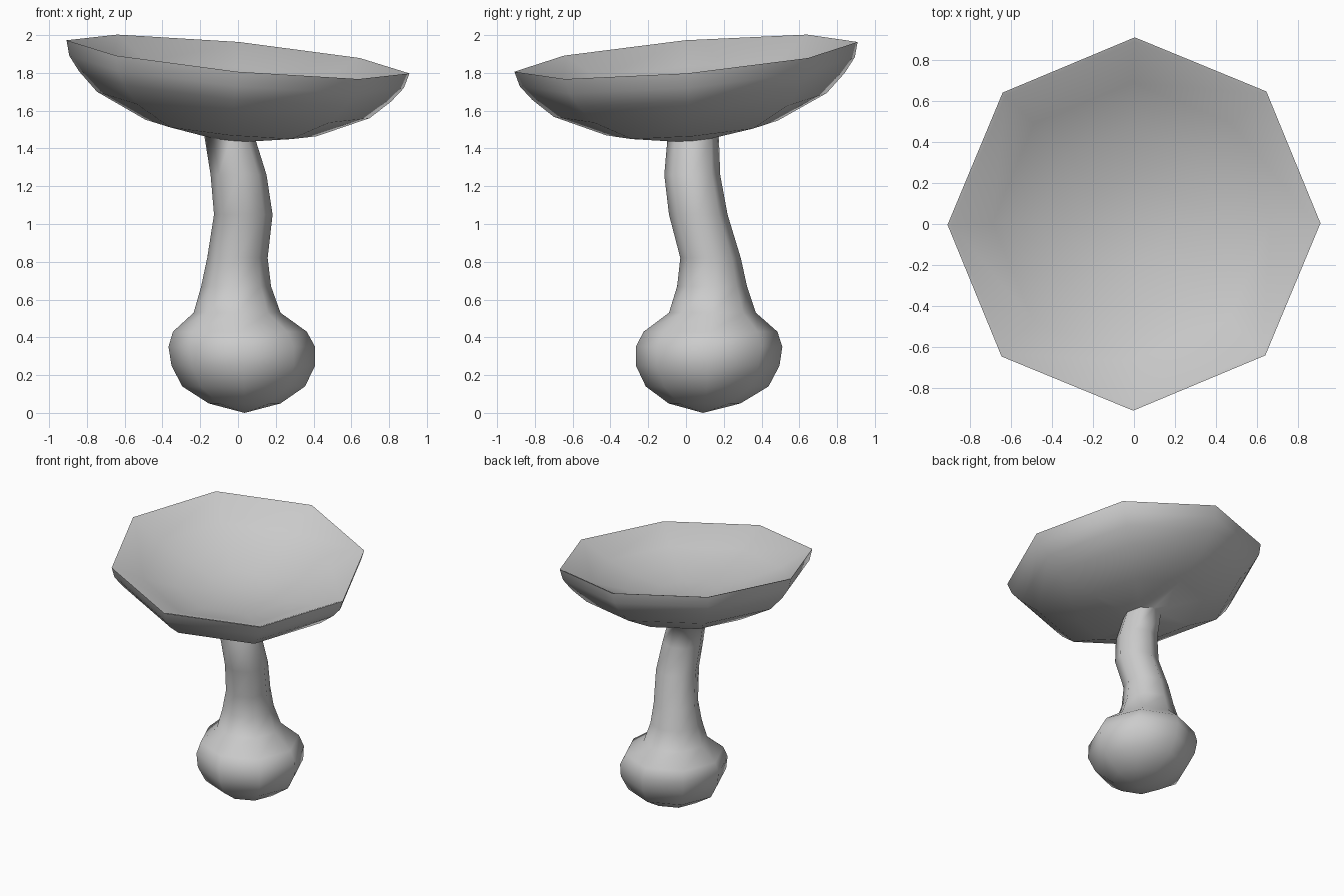
import bpy, bmesh, math
from mathutils import Vector

if "Cube" in bpy.data.objects:
    bpy.data.objects.remove(bpy.data.objects["Cube"])

SIDES = 8
TILT = Vector((0.097, -0.087, 1)).normalized()   # direction the cap faces
RIM = Vector((0, 0, 1.885))                      # centre of the cap rim

# bulb and stem rings: centre x, y, z, radius
stem = [(.035, .098, .05, .19), (.03, .112, .14, .325), (.028, .115, .25, .38),
        (.02, .122, .35, .388), (.01, .13, .43, .354), (-.005, .14, .53, .23),
        (-.01, .138, .67, .185), (-.003, .13, .82, .16), (.028, .065, 1.05, .155),
        (.003, .033, 1.26, .148)]
# cap underside then bowl inside: radius, height along the cap axis
cap = [(.137, -.435), (.455, -.38), (.725, -.257), (.83, -.158), (.89, -.08), (.912, 0),
       (.893, -.005), (.68, -.115), (.45, -.19), (.22, -.235)]

bm = bmesh.new()


def ring(centre, radius, axis):
    turn = Vector((0, 0, 1)).rotation_difference(axis)
    return [bm.verts.new(centre + turn @ Vector((radius * math.cos(a), radius * math.sin(a), 0)))
            for a in (2 * math.pi * i / SIDES for i in range(SIDES))]


rings = [ring(Vector(s[:3]), s[3], Vector((0, 0, 1))) for s in stem]
rings += [ring(RIM + TILT * h, r, TILT) for r, h in cap]

# skin between the rings, and close both poles
for a, b in zip(rings, rings[1:]):
    for i in range(SIDES):
        j = (i + 1) % SIDES
        bm.faces.new((a[i], a[j], b[j], b[i]))
bottom = bm.verts.new((.035, .09, 0))
middle = bm.verts.new(RIM + TILT * -.25)
for i in range(SIDES):
    j = (i + 1) % SIDES
    bm.faces.new((bottom, rings[0][j], rings[0][i]))
    bm.faces.new((middle, rings[-1][i], rings[-1][j]))

bmesh.ops.recalc_face_normals(bm, faces=bm.faces)
mesh = bpy.data.meshes.new("mushroom")
bm.to_mesh(mesh)
bm.free()
mushroom = bpy.data.objects.new("mushroom", mesh)
bpy.context.collection.objects.link(mushroom)

# smooth skin with a crisp cap rim
bpy.context.view_layer.objects.active = mushroom
mushroom.select_set(True)
bpy.ops.object.shade_smooth_by_angle(angle=math.radians(75))
